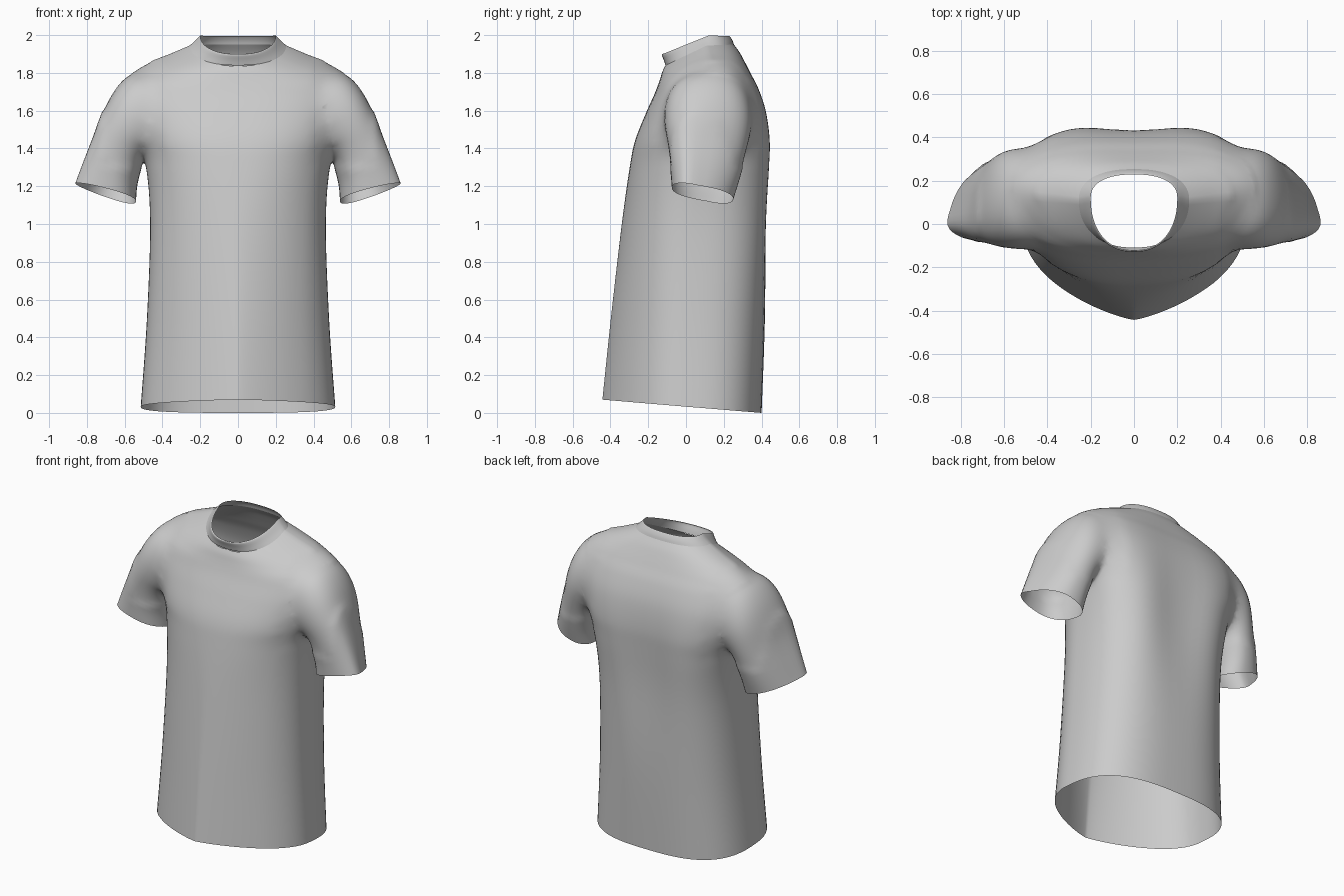
import bpy, bmesh, math
from mathutils import Vector

if "Cube" in bpy.data.objects:
    bpy.data.objects.remove(bpy.data.objects["Cube"])

SEG = 80

def spline(rows, steps):
    """Catmull-Rom interpolation of parameter rows."""
    out = []
    for i in range(len(rows) - 1):
        p0, p1 = rows[max(i - 1, 0)], rows[i]
        p2, p3 = rows[i + 1], rows[min(i + 2, len(rows) - 1)]
        for k in range(steps):
            t = k / steps
            out.append([0.5 * (2 * b + (c - a) * t + (2 * a - 5 * b + 4 * c - d) * t * t
                               + (3 * b - a - 3 * c + d) * t ** 3)
                        for a, b, c, d in zip(p0, p1, p2, p3)])
    return out + [list(rows[-1])]

def power(v, p):
    return math.copysign(abs(v) ** p, v)

def torso_ring(row):
    """Ring with its own front, side and back heights; tented front, boxy back."""
    w, zs, ys, yf, zf, yb, zb, nf, nb = row
    pts = []
    for i in range(SEG):
        a = 2 * math.pi * i / SEG
        c, s = math.cos(a), math.sin(a)
        x = w * power(c, 2 / (nb if s > 0 else nf))
        f = abs(s) ** (2 / nb if s > 0 else 0.93)
        y = ys + ((yb if s > 0 else yf) - ys) * f
        z = zs + ((zb if s > 0 else zf) - zs) * f
        if s > 0:  # shallow hollow down the middle of the back
            fade = math.exp(-((z - 1.2) / 0.45) ** 2)
            y += fade * (0.014 * math.cos(x * 10.5 + math.pi) - 0.012) * f
        pts.append(Vector((x, y, z)))
    for _ in range(4):  # round off the tip of the tented front
        ys = [p.y for p in pts]
        for i in range(SEG // 2 + 8, SEG - 8):
            pts[i].y = (ys[i - 1] + 2 * ys[i] + ys[i + 1]) / 4
    return pts

def sleeve_ring(row, side):
    """Sleeve section whose outer edge is skewed towards the front."""
    ox, oz, ix, iz, y0, y1, tilt, skew = row
    pts = []
    for i in range(SEG // 2):
        a = 4 * math.pi * i / SEG
        u, v = (1 + power(math.cos(a), 0.85)) / 2, power(math.sin(a), 0.85)
        bend = skew * (v + 0.6) * u if v > -0.6 else 0
        pts.append(Vector((side * (ix + (ox - ix) * u - bend),
                           (y0 + y1) / 2 + (y1 - y0) / 2 * v - 0.5 * skew * (2 * u - 1) * (1 - abs(v)),
                           iz + (oz - iz) * u - tilt * v)))
    return pts

def loft(name, rings, capped=True):
    """Skin rings; caps are fans so each opening can be cut by removing its hub."""
    bm = bmesh.new()
    loops = [[bm.verts.new(p) for p in r] for r in rings]
    n = len(loops[0])
    for a, b in zip(loops, loops[1:]):
        for i in range(n):
            j = (i + 1) % n
            bm.faces.new((a[i], a[j], b[j], b[i]))
    hubs = []
    if capped:
        for r in (loops[0], loops[-1]):
            hub = bm.verts.new(sum((v.co for v in r), Vector()) / n)
            hubs.append(hub.co.copy())
            for i in range(n):
                bm.faces.new((r[i], r[(i + 1) % n], hub))
    bmesh.ops.recalc_face_normals(bm, faces=bm.faces)
    mesh = bpy.data.meshes.new(name)
    bm.to_mesh(mesh)
    bm.free()
    mesh.shade_smooth()
    ob = bpy.data.objects.new(name, mesh)
    bpy.context.collection.objects.link(ob)
    return ob, hubs

# Torso from hem to neckline: half width, side z, side y, front y/z, back y/z, front/back squareness
torso_rows = [
    (.515, .033, .00, -.445, .07, .40, .00, 1.27, 2.8),
    (.482, .50, .01, -.40, .50, .42, .50, 1.42, 2.8),
    (.465, 1.0, .03, -.342, 1.0, .437, 1.0, 1.75, 3.0),
    (.487, 1.3, .07, -.30, 1.3, .45, 1.3, 2.2, 3.3),
    (.54, 1.45, .10, -.272, 1.44, .45, 1.45, 2.4, 3.3),
    (.595, 1.6, .13, -.217, 1.58, .428, 1.6, 2.5, 3.0),
    (.605, 1.72, .14, -.172, 1.68, .387, 1.72, 2.5, 2.7),
    (.565, 1.80, .14, -.152, 1.73, .345, 1.80, 2.5, 2.5),
    (.47, 1.857, .13, -.138, 1.77, .315, 1.857, 2.4, 2.4),
    (.36, 1.90, .12, -.125, 1.81, .285, 1.91, 2.3, 2.3),
    (.255, 1.945, .11, -.11, 1.84, .255, 1.95, 2.3, 2.3)]
shirt, openings = loft("shirt_body", [torso_ring(r) for r in spline(torso_rows, 6)])

# Sleeves from cuff into the shoulder: outer x/z, inner x/z, front y, back y, back drop, skew
sleeve_rows = [
    (.88, 1.205, .54, 1.12, -.075, .25, .03, .05),
    (.842, 1.31, .53, 1.22, -.083, .285, .02, .05),
    (.788, 1.45, .49, 1.35, -.10, .325, .01, .045),
    (.735, 1.59, .43, 1.42, -.118, .352, 0, .03),
    (.67, 1.71, .36, 1.48, -.12, .35, 0, .015),
    (.575, 1.797, .30, 1.55, -.09, .32, 0, 0),
    (.45, 1.80, .25, 1.6, -.02, .27, 0, 0)]
for side in (1, -1):
    sleeve, hubs = loft("sleeve", [sleeve_ring(r, side) for r in spline(sleeve_rows, 6)])
    openings.append(hubs[0])
    mod = shirt.modifiers.new("join_sleeve", 'BOOLEAN')
    mod.operation, mod.solver, mod.object = 'UNION', 'EXACT', sleeve
    bpy.context.view_layer.objects.active = shirt
    bpy.ops.object.modifier_apply(modifier=mod.name)
    bpy.data.objects.remove(sleeve)

# Open the hem, neck and cuffs, then soften the armhole joins
bm = bmesh.new()
bm.from_mesh(shirt.data)
hub_verts = [min(bm.verts, key=lambda v: (v.co - h).length) for h in openings]
bmesh.ops.delete(bm, geom=hub_verts, context='VERTS')
bmesh.ops.remove_doubles(bm, verts=bm.verts, dist=0.005)
for _ in range(14):
    soft = [v for v in bm.verts if 0.4 < abs(v.co.x) < 0.72 and 1.30 < v.co.z < 1.86
            and not v.is_boundary]
    bmesh.ops.smooth_vert(bm, verts=soft, factor=0.5, use_axis_x=True, use_axis_y=True,
                          use_axis_z=True)
bm.to_mesh(shirt.data)
bm.free()
shirt.data.shade_smooth()

# Ribbed collar band standing on the neckline
collar_rows = [
    (.255, 1.945, .11, -.11, 1.84, .255, 1.95, 2.3, 2.3),
    (.232, 1.966, .115, -.118, 1.865, .248, 1.97, 2.3, 2.3),
    (.207, 1.992, .12, -.13, 1.895, .236, 1.99, 2.3, 2.3),
    (.20, 1.998, .12, -.123, 1.90, .23, 1.995, 2.3, 2.3)]
loft("collar", [torso_ring(r) for r in spline(collar_rows, 3)], capped=False)
